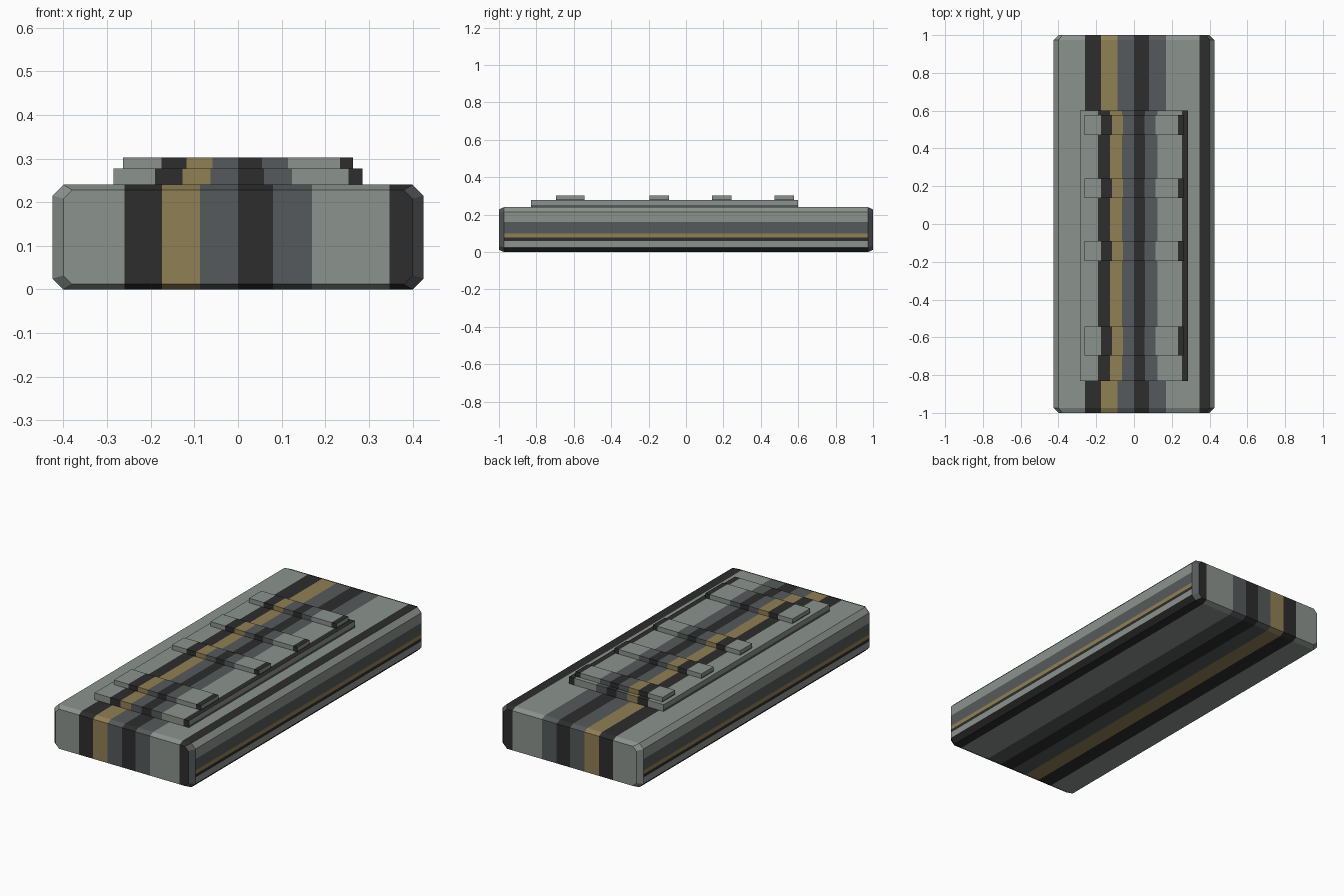
import bpy
import bmesh

if "Cube" in bpy.data.objects:
    bpy.data.objects.remove(bpy.data.objects["Cube"])

# Flat colours, linear
COLOURS = [
    ("light_grey", (0.26, 0.29, 0.265, 1)),
    ("charcoal", (0.026, 0.026, 0.026, 1)),
    ("tan", (0.28, 0.215, 0.09, 1)),
    ("slate_grey", (0.092, 0.102, 0.106, 1)),
]
MATS = []
for name, col in COLOURS:
    m = bpy.data.materials.new(name)
    m.diffuse_color = col
    m.use_nodes = True
    m.node_tree.nodes["Principled BSDF"].inputs["Base Color"].default_value = m.diffuse_color
    MATS.append(m)
LIGHT, DARK, TAN, SLATE = range(4)

# Lengthwise stripes: cut positions as fractions of half width, and their colours
X_CUTS = [-0.667, -0.447, -0.223, 0.0, 0.207, 0.435, 0.89]
X_COLS = [LIGHT, DARK, TAN, SLATE, DARK, SLATE, LIGHT, DARK]


def band(value, cuts, cols):
    return cols[sum(value > c for c in cuts)]


def cut(bm, faces, co, no):
    geom = set(faces)
    for f in faces:
        geom.update(f.edges)
        geom.update(f.verts)
    bmesh.ops.bisect_plane(bm, geom=list(geom), plane_co=co, plane_no=no, dist=1e-5)


def is_side(f):
    return abs(f.normal.x) > 0.3


def finish(bm, name, half, z_cuts, z_cols):
    """Cut and colour stripes: by x on top, bottom and ends, by z on the sides."""
    bmesh.ops.recalc_face_normals(bm, faces=bm.faces[:])
    x_cuts = [c * half for c in X_CUTS]
    for x in x_cuts:
        cut(bm, [f for f in bm.faces if not is_side(f)], (x, 0, 0), (1, 0, 0))
    bm.normal_update()
    for z in z_cuts:
        cut(bm, [f for f in bm.faces if is_side(f)], (0, 0, z), (0, 0, 1))
    bm.normal_update()
    for f in bm.faces:
        c = f.calc_center_median()
        if not is_side(f):
            f.material_index = band(c.x, x_cuts, X_COLS)
        elif abs(f.normal.y) > 0.3:      # upright corner chamfers
            f.material_index = SLATE if c.x > 0 else LIGHT
        else:
            f.material_index = band(c.z, z_cuts, z_cols)
    me = bpy.data.meshes.new(name)
    bm.to_mesh(me)
    bm.free()
    for m in MATS:
        me.materials.append(m)
    ob = bpy.data.objects.new(name, me)
    bpy.context.collection.objects.link(ob)


def section(bm, y, hw, z0, z1, c):
    pts = [(hw - c, z0), (hw, z0 + c), (hw, z1 - c), (hw - c, z1),
           (c - hw, z1), (-hw, z1 - c), (-hw, z0 + c), (c - hw, z0)]
    return [bm.verts.new((x, y, z)) for x, z in pts]


# Main body: octagonal section with chamfered ends
bm = bmesh.new()
END = (0.40, 0.012, 0.228, 0.02)
FULL = (0.425, 0.0, 0.24, 0.025)
rings = [section(bm, y, *s) for y, s in
         ((-1, END), (-0.973, FULL), (0.973, FULL), (1, END))]
for a, b in zip(rings, rings[1:]):
    for i in range(8):
        j = (i + 1) % 8
        bm.faces.new((a[i], a[j], b[j], b[i]))
bm.faces.new(rings[0])
bm.faces.new(rings[-1])
finish(bm, "body", 0.39, [0.025, 0.06, 0.077, 0.098, 0.16],
       [DARK, LIGHT, DARK, TAN, SLATE, LIGHT])


def slab(name, half, y0, y1, z0, z1):
    bm = bmesh.new()
    bmesh.ops.create_cube(bm, size=1)
    for v in bm.verts:
        v.co = (v.co.x * 2 * half, (y0 + y1) / 2 + v.co.y * (y1 - y0),
                (z0 + z1) / 2 + v.co.z * (z1 - z0))
    finish(bm, name, half, [z0 + 0.4 * (z1 - z0)], [SLATE, LIGHT])


# Raised plate and its four cross ribs
slab("top_plate", 0.285, -0.83, 0.60, 0.235, 0.277)
for i, (y0, y1) in enumerate([(-0.695, -0.542), (-0.195, -0.09),
                              (0.138, 0.242), (0.472, 0.577)]):
    slab(f"cross_rib_{i + 1}", 0.263, y0, y1, 0.272, 0.302)
